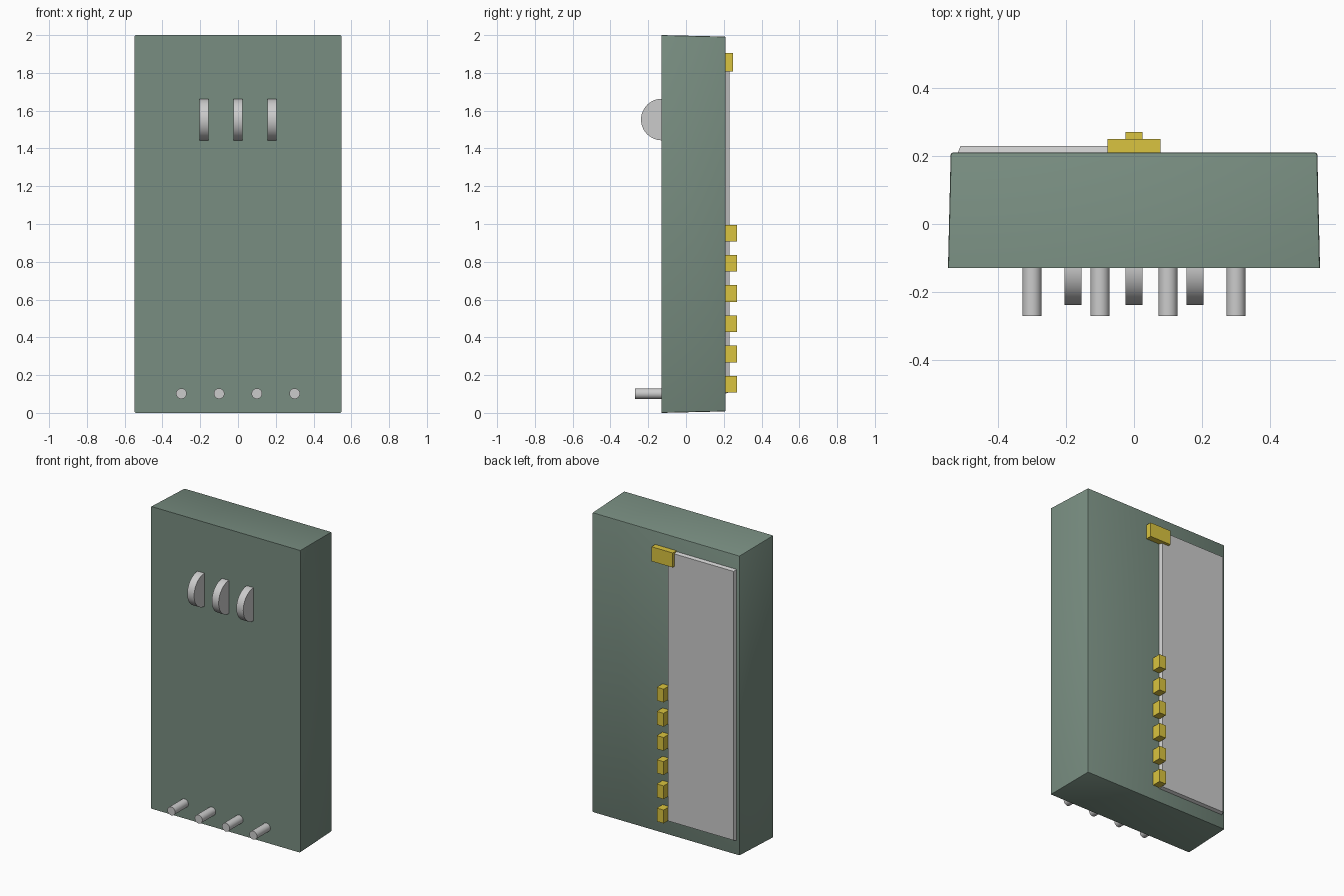
import bpy, bmesh, math

if "Cube" in bpy.data.objects:
    bpy.data.objects.remove(bpy.data.objects["Cube"])


def material(name, color):
    m = bpy.data.materials.new(name)
    m.diffuse_color = color
    m.use_nodes = True
    m.node_tree.nodes["Principled BSDF"].inputs["Base Color"].default_value = m.diffuse_color
    return m


green = material("case_green", (0.19, 0.27, 0.22, 1))
yellow = material("marker_yellow", (0.70, 0.55, 0.05, 1))


def finish(obj, name, mat=None):
    obj.name = obj.data.name = name
    if mat:
        obj.data.materials.append(mat)
    bpy.ops.object.select_all(action='DESELECT')
    obj.select_set(True)
    bpy.context.view_layer.objects.active = obj
    bpy.ops.object.shade_smooth_by_angle(angle=math.radians(30))
    return obj


def block(name, x, y, z, mat=None, taper=0.0, bevel=0.0):
    """Box between (min, max) pairs; the rear face shrinks by taper."""
    bm = bmesh.new()
    bmesh.ops.create_cube(bm, size=2)
    for v in bm.verts:
        inset = taper if v.co.y > 0 else 0
        sx, sy, sz = v.co
        v.co.x = (x[0] + x[1]) / 2 + sx * ((x[1] - x[0]) / 2 - inset)
        v.co.y = y[1] if sy > 0 else y[0]
        v.co.z = (z[0] + z[1]) / 2 + sz * ((z[1] - z[0]) / 2 - inset)
    if bevel:
        # round everything except the front rim
        edges = [e for e in bm.edges
                 if any(v.co.y > y[0] + 1e-5 for v in e.verts)]
        bmesh.ops.bevel(bm, geom=edges, offset=bevel, segments=2,
                        profile=0.5, affect='EDGES')
    me = bpy.data.meshes.new(name)
    bm.to_mesh(me)
    bm.free()
    obj = bpy.data.objects.new(name, me)
    bpy.context.collection.objects.link(obj)
    return finish(obj, name, mat)


def cylinder(name, radius, depth, loc, rot, sides):
    bpy.ops.mesh.primitive_cylinder_add(vertices=sides, radius=radius,
                                        depth=depth, location=loc, rotation=rot)
    return finish(bpy.context.object, name)


# Main case, slightly tapered towards the rear
block("case", (-0.547, 0.547), (-0.13, 0.21), (0, 2), green, 0.008, 0.006)

# Rear cover plate on one half
block("rear_plate", (-0.52, -0.02), (0.205, 0.23), (0.10, 1.90), None, 0.01)

# Latch and hinge blocks
block("latch", (-0.078, 0.078), (0.205, 0.25), (1.808, 1.904), yellow)
for i in range(6):
    z = 0.152 + 0.16 * i
    block(f"hinge_block_{i + 1}", (-0.025, 0.025), (0.205, 0.27),
          (z - 0.044, z + 0.044), yellow)

# Thumb wheels half sunk into the front
for i, x in enumerate((-0.18, 0, 0.18)):
    cylinder(f"thumb_wheel_{i + 1}", 0.11, 0.05, (x, -0.128, 1.553),
             (0, math.pi / 2, 0), 48)

# Pegs along the front bottom
for i, x in enumerate((-0.3, -0.1, 0.1, 0.3)):
    cylinder(f"peg_{i + 1}", 0.028, 0.16, (x, -0.19, 0.102),
             (math.pi / 2, 0, 0), 32)
